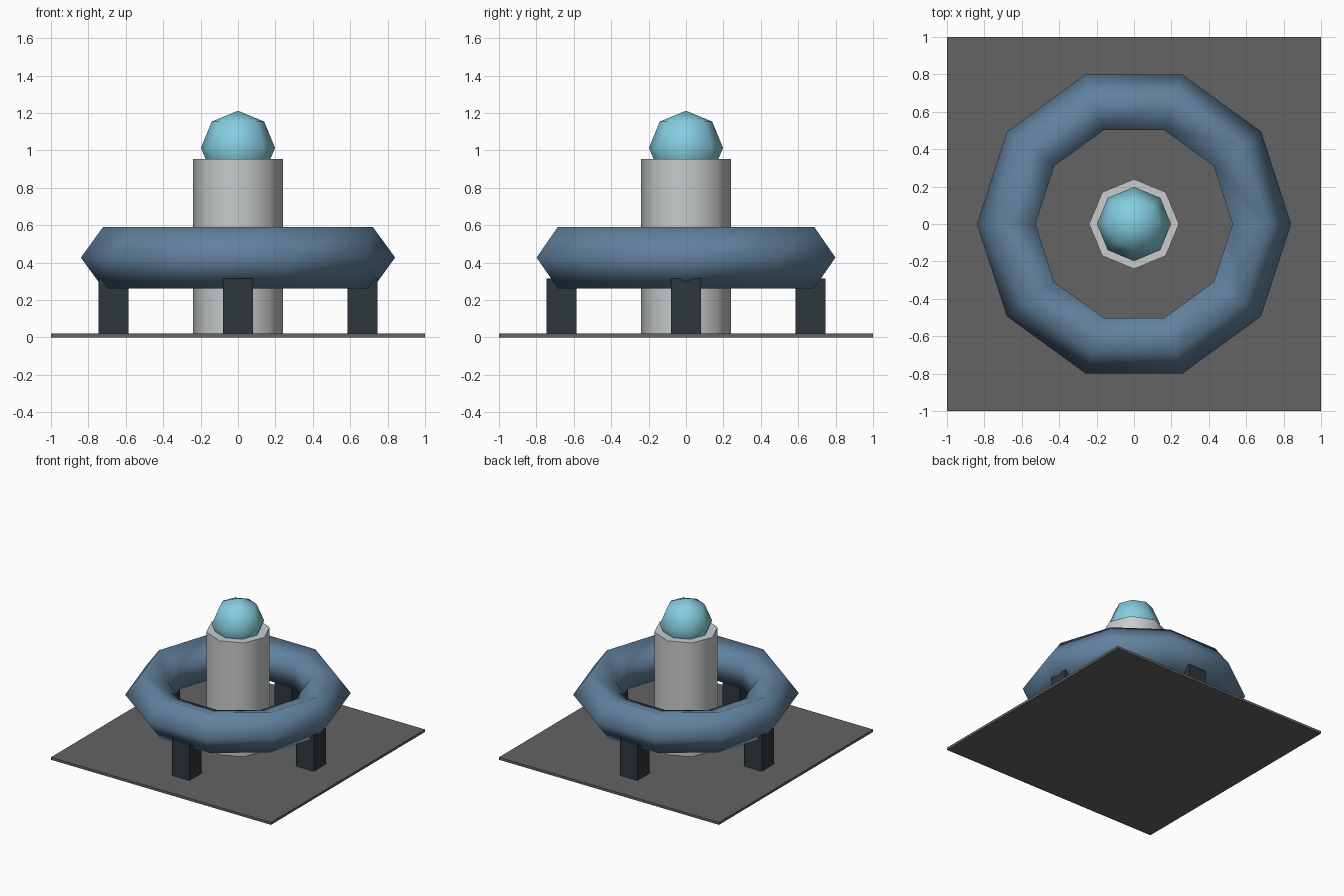
import bpy
import math

cube = bpy.data.objects.get("Cube")
if cube:
    bpy.data.objects.remove(cube, do_unlink=True)


def material(name, rgb):
    mat = bpy.data.materials.new(name)
    mat.use_nodes = True
    color = (*rgb, 1)
    mat.diffuse_color = color
    mat.node_tree.nodes["Principled BSDF"].inputs["Base Color"].default_value = color
    return mat


def finish(name, mat):
    obj = bpy.context.object
    obj.name = name
    obj.data.materials.append(mat)
    return obj


def box(name, mat, size, location):
    bpy.ops.mesh.primitive_cube_add(size=1, location=location)
    obj = finish(name, mat)
    obj.scale = size
    bpy.ops.object.transform_apply(location=False, rotation=False, scale=True)
    return obj


floor_gray = material("floor gray", (0.125, 0.125, 0.125))
leg_dark = material("dark slate", (0.028, 0.038, 0.045))
column_gray = material("light gray", (0.58, 0.60, 0.61))
ring_blue = material("steel blue", (0.12, 0.22, 0.34))
dome_cyan = material("pale cyan", (0.23, 0.61, 0.74))

# Thin square floor
floor_top = 0.02
box("floor_plate", floor_gray, (2, 2, floor_top), (0, 0, floor_top / 2))

# Four legs under the ring
leg_top = 0.315
for i, side in enumerate(("left", "back", "right", "front")):
    a = i * math.pi / 2
    box(side + "_leg", leg_dark, (0.16, 0.16, leg_top - floor_top),
        (0.665 * math.cos(a), 0.665 * math.sin(a), (leg_top + floor_top) / 2))

# Octagonal column with a crisp rim
column_top = 0.955
bpy.ops.mesh.primitive_cylinder_add(vertices=8, radius=0.24, depth=column_top - floor_top,
                                    location=(0, 0, (column_top + floor_top) / 2))
finish("column", column_gray)
bpy.ops.object.shade_smooth_by_angle(angle=math.radians(60))

# Ten-sided ring with a pentagonal section
bpy.ops.mesh.primitive_torus_add(major_segments=10, minor_segments=5, major_radius=0.667,
                                 minor_radius=0.173, location=(0, 0, 0.427))
finish("ring", ring_blue)
bpy.ops.object.shade_smooth()

# Low-poly ball set into the column top
bpy.ops.mesh.primitive_uv_sphere_add(segments=8, ring_count=4, radius=0.198,
                                     location=(0, 0, 1.014))
finish("ball", dome_cyan)
bpy.ops.object.shade_smooth()
